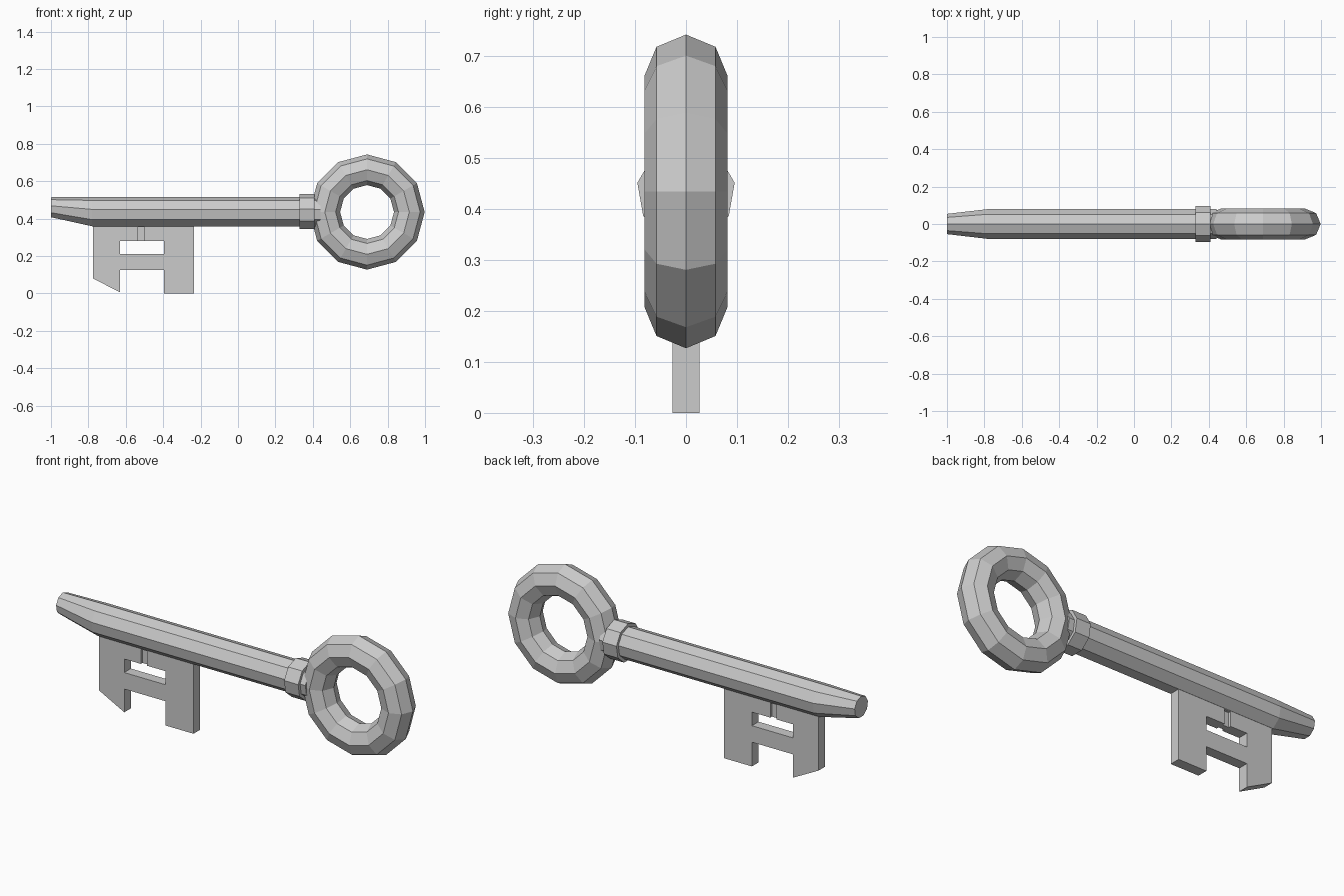
import bpy, bmesh, math

if "Cube" in bpy.data.objects:
    bpy.data.objects.remove(bpy.data.objects["Cube"])

AXIS_Z = 0.435  # height of the shaft and ring centre


def finish(name, bm):
    bmesh.ops.recalc_face_normals(bm, faces=bm.faces)
    mesh = bpy.data.meshes.new(name)
    bm.to_mesh(mesh)
    bm.free()
    obj = bpy.data.objects.new(name, mesh)
    bpy.context.collection.objects.link(obj)
    return obj


def rod(name, stations, sides=9):
    """Faceted rod along x; stations are (x, centre z, radius)."""
    bm = bmesh.new()
    rings = []
    for x, cz, r in stations:
        angles = [math.tau * i / sides for i in range(sides)]
        rings.append([bm.verts.new((x, r * math.sin(a), cz + r * math.cos(a))) for a in angles])
    for a, b in zip(rings, rings[1:]):
        for i in range(sides):
            j = (i + 1) % sides
            bm.faces.new((a[i], a[j], b[j], b[i]))
    bm.faces.new(rings[0])
    bm.faces.new(rings[-1])
    return finish(name, bm)


def plate(name, outline, y0, y1):
    """Extrude an x-z outline between two y values."""
    bm = bmesh.new()
    face = bm.faces.new([bm.verts.new((x, y0, z)) for x, z in outline])
    ext = bmesh.ops.extrude_face_region(bm, geom=[face])
    moved = [v for v in ext["geom"] if isinstance(v, bmesh.types.BMVert)]
    bmesh.ops.translate(bm, verts=moved, vec=(0, y1 - y0, 0))
    return finish(name, bm)


def cut(target, x0, x1, z0, z1, y0, y1):
    cutter = plate("cutter", [(x0, z0), (x1, z0), (x1, z1), (x0, z1)], y0, y1)
    cutter.hide_render = True
    mod = target.modifiers.new("cut", 'BOOLEAN')
    mod.operation = 'DIFFERENCE'
    mod.solver = 'EXACT'
    mod.object = cutter
    bpy.context.view_layer.objects.active = target
    bpy.ops.object.modifier_apply(modifier=mod.name)
    bpy.data.objects.remove(cutter)


# Ring handle
bpy.ops.mesh.primitive_torus_add(
    major_segments=12, minor_segments=8, major_radius=0.226, minor_radius=0.082,
    location=(0.69, 0, AXIS_Z), rotation=(math.pi / 2, 0, 0))
bpy.context.object.name = "ring_handle"
bpy.ops.object.shade_flat()

# Shaft with tapered tip whose upper edge stays level
rod("shaft", [(-1.0, 0.459, 0.055), (-0.78, AXIS_Z, 0.081), (0.44, AXIS_Z, 0.081)])

# Collar between shaft and ring
rod("collar", [(0.33, AXIS_Z, 0.097), (0.41, AXIS_Z, 0.097)])

# Toothed bit with a slanted corner and a gap between its two legs
bit = plate("bit", [(-0.775, 0.40), (-0.775, 0.08), (-0.63, 0.005), (-0.63, 0.125),
                    (-0.395, 0.125), (-0.395, 0), (-0.235, 0), (-0.235, 0.40)], -0.027, 0.027)

# Window through the bit and a shallow groove above it on both faces
cut(bit, -0.63, -0.395, 0.21, 0.28, -0.1, 0.1)
for side in (-1, 1):
    y0, y1 = sorted((side * 0.014, side * 0.1))
    cut(bit, -0.535, -0.50, 0.25, 0.355, y0, y1)
